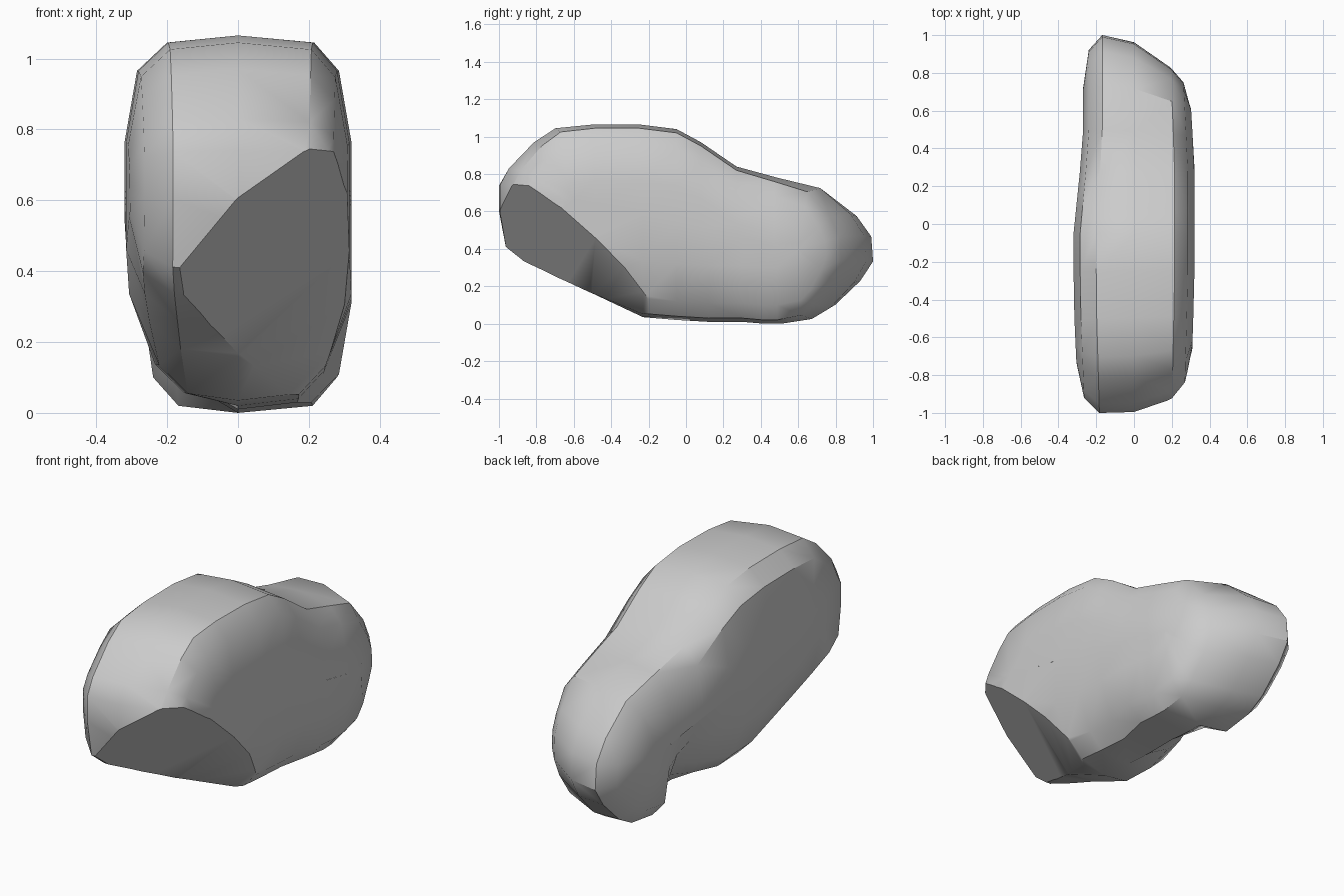
import bpy
import bmesh
import math

cube = bpy.data.objects.get("Cube")
if cube:
    bpy.data.objects.remove(cube)

# Side outline of the stone (y, z), running over the top and back underneath
OUTLINE = [
    (-1.02, .74), (-.97, .83), (-.83, .97), (-.71, 1.045), (-.5, 1.065),
    (-.25, 1.065), (-.05, 1.04), (.08, .97), (.27, .84), (.5, .78),
    (.75, .725), (.93, .585), (1.01, .47), (1.02, .33), (.95, .22),
    (.81, .085), (.7, .025), (.52, .0), (.42, .0), (.3, .01), (.12, .01),
    (-.05, .02), (-.23, .035), (-.5, .16), (-.7, .24), (-.88, .32),
    (-.98, .4), (-1.02, .6),
]

# Rings from right flank to left flank: (x, inset from the outline)
RINGS = [(-.32, 9), (-.32, .3), (-.285, .1), (-.2, .02), (0, 0),
         (.215, .02), (.285, .1), (.32, .3), (.32, 9)]


def clamp(value):
    return max(0, min(1, value))


def inset(y, z, distance):
    """Move a point of the outline towards the sloping spine of the stone."""
    sy = max(-.6, min(.6, y))
    sz = .53 - .22 * sy
    t = min(1, distance / math.hypot(sy - y, sz - z))
    return y + (sy - y) * t, z + (sz - z) * t


def flank_width(x, y):
    """Narrow the stone towards both ends."""
    if x < 0:
        return 1 - .16 * clamp((y + .05) / .5) - .14 * max(0, -y - .4)
    return 1 - .1 * max(0, -y - .3) - .18 * max(0, y - .3)


def place(x, y, z, distance):
    # Slanted ends on the left flank
    skew = clamp((x + .1) / .3)
    y -= skew * .28 * max(0, y - .4)
    y += skew * .12 * max(0, -y - .4)
    y, z = inset(y, z, distance)
    x *= flank_width(x, y)
    if x > 0:
        # Left flank tucks under, except at the heel
        x *= 1 - .8 * max(0, .3 * clamp((.35 - y) / .2) - z)
    else:
        # Right flank tapers at the lower front
        x *= 1 - .9 * max(0, .38 - z) * clamp((.1 - y) * 3)
    # Hollow under the right flank, steep towards the heel
    if x < -.1 and z < .42:
        reach = .2 if y > .32 else .45
        hollow = clamp(1 - abs(y - .32) / reach) * clamp((.42 - z) / .25)
        x += .12 * hollow
        z += .09 * hollow
    return x, y, z


# Stone body lofted between the rings
bm = bmesh.new()
loops = [[bm.verts.new(place(x, y, z, d)) for y, z in OUTLINE] for x, d in RINGS]
count = len(OUTLINE)
for a, b in zip(loops, loops[1:]):
    for i in range(count):
        j = (i + 1) % count
        bm.faces.new((a[i], a[j], b[j], b[i]))
bmesh.ops.remove_doubles(bm, verts=bm.verts, dist=.002)
bmesh.ops.recalc_face_normals(bm, faces=bm.faces)
bmesh.ops.triangulate(bm, faces=bm.faces)

# Broad facet broken off the lower left front corner
cut = bmesh.ops.bisect_plane(
    bm, geom=bm.verts[:] + bm.edges[:] + bm.faces[:],
    plane_co=(.29, -.84, .76), plane_no=(.6, -.54, -.59), clear_outer=True)
rim = [e for e in cut["geom_cut"] if isinstance(e, bmesh.types.BMEdge)]
bmesh.ops.holes_fill(bm, edges=rim, sides=0)
bmesh.ops.recalc_face_normals(bm, faces=bm.faces)
bmesh.ops.triangulate(bm, faces=bm.faces)

mesh = bpy.data.meshes.new("stone_body")
bm.to_mesh(mesh)
bm.free()

stone = bpy.data.objects.new("stone_body", mesh)
bpy.context.collection.objects.link(stone)

# Plain grey stone
grey = bpy.data.materials.new("stone_grey")
grey.use_nodes = True
colour = (.6, .6, .6, 1)
grey.diffuse_color = colour
grey.node_tree.nodes["Principled BSDF"].inputs["Base Color"].default_value = colour
mesh.materials.append(grey)

# Soft shading with crisp ridges
bpy.ops.object.select_all(action="DESELECT")
stone.select_set(True)
bpy.context.view_layer.objects.active = stone
bpy.ops.object.shade_smooth_by_angle(angle=math.radians(35))
